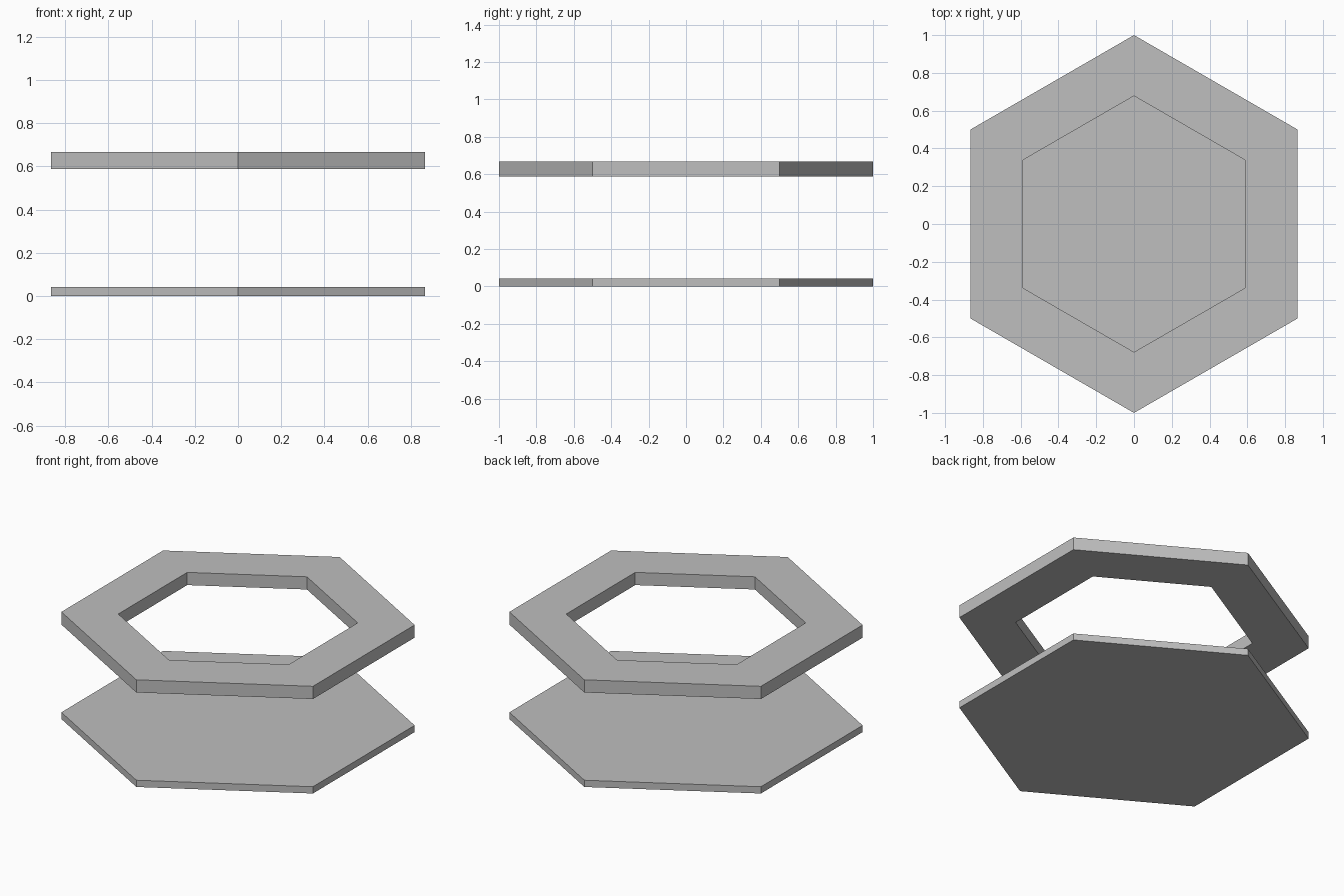
import bpy, bmesh
from math import sin, cos, pi

cube = bpy.data.objects.get("Cube")
if cube:
    bpy.data.objects.remove(cube, do_unlink=True)

GREY = (0.52, 0.52, 0.52, 1.0)
grey = bpy.data.materials.new("plain grey")
grey.use_nodes = True
grey.diffuse_color = GREY
grey.node_tree.nodes["Principled BSDF"].inputs["Base Color"].default_value = GREY


def hexagon(bm, radius, z):
    """Six corners, with one pointing along +y."""
    return [bm.verts.new((radius * sin(i * pi / 3), radius * cos(i * pi / 3), z))
            for i in range(6)]


def bridge(bm, a, b):
    for i in range(6):
        j = (i + 1) % 6
        bm.faces.new((a[i], a[j], b[j], b[i]))


def hex_part(name, outer, bottom, top, inner=None):
    bm = bmesh.new()
    low, high = hexagon(bm, outer, bottom), hexagon(bm, outer, top)
    bridge(bm, low, high)
    if inner:
        hole_low, hole_high = hexagon(bm, inner, bottom), hexagon(bm, inner, top)
        bridge(bm, high, hole_high)
        bridge(bm, hole_high, hole_low)
        bridge(bm, hole_low, low)
    else:
        bm.faces.new(low)
        bm.faces.new(high)
    bmesh.ops.recalc_face_normals(bm, faces=bm.faces)
    mesh = bpy.data.meshes.new(name)
    bm.to_mesh(mesh)
    bm.free()
    mesh.materials.append(grey)
    obj = bpy.data.objects.new(name, mesh)
    bpy.context.collection.objects.link(obj)
    return obj


# Solid slab on the ground and the open frame floating above it
hex_part("base_plate", 1.0, 0.0, 0.042)
hex_part("upper_ring", 1.0, 0.588, 0.667, inner=0.678)
